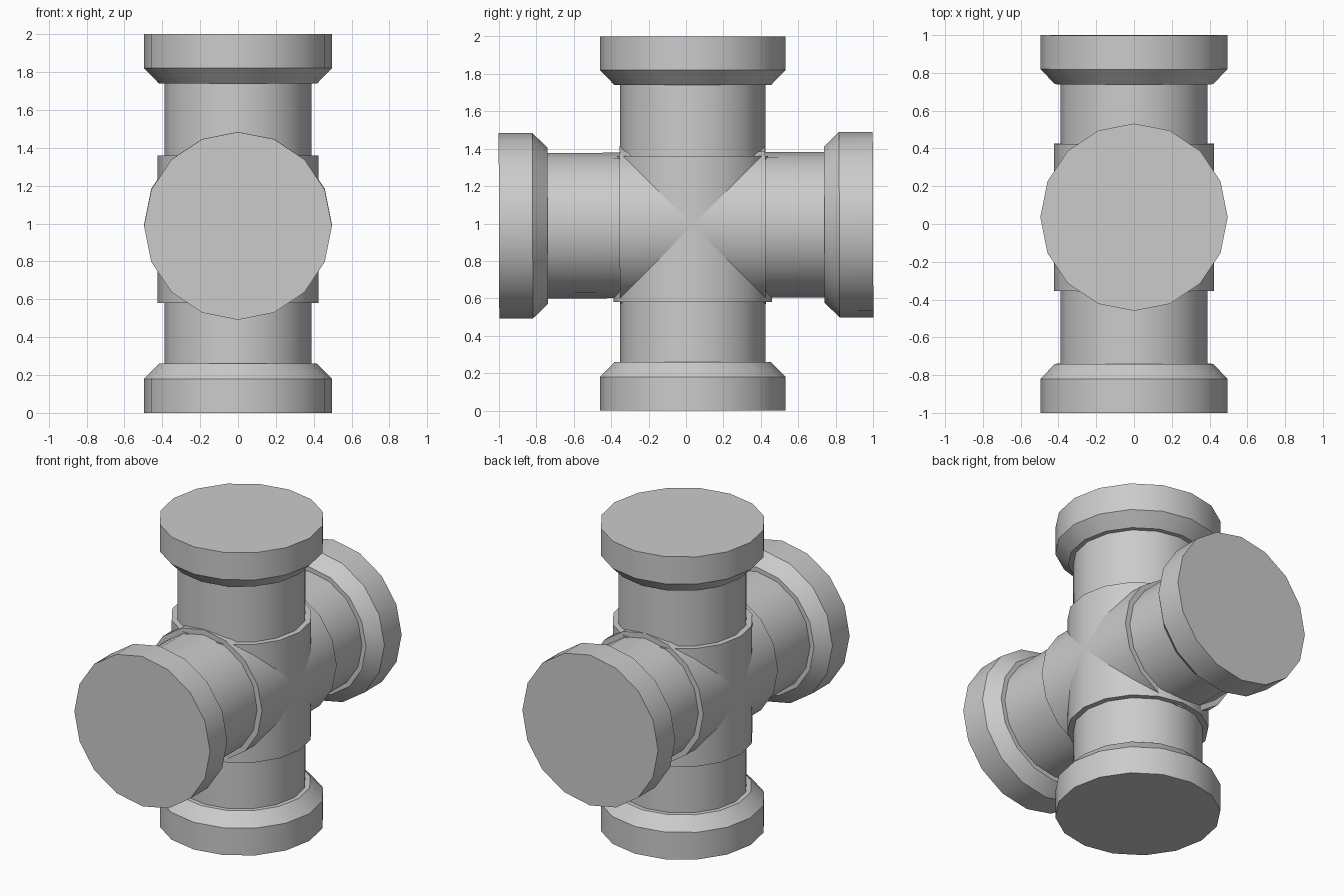
import bpy, bmesh, math
from mathutils import Matrix

if "Cube" in bpy.data.objects:
    bpy.data.objects.remove(bpy.data.objects["Cube"])

SIDES = 16


def lathe(name, profile, matrix):
    """Closed 16-sided turned part: profile is (radius, height) pairs along local z."""
    bm = bmesh.new()
    rings = []
    for r, h in profile:
        rings.append([bm.verts.new((r * math.cos(2 * math.pi * i / SIDES),
                                    r * math.sin(2 * math.pi * i / SIDES), h))
                      for i in range(SIDES)])
    for a, b in zip(rings, rings[1:]):
        for i in range(SIDES):
            j = (i + 1) % SIDES
            bm.faces.new((a[i], a[j], b[j], b[i]))
    bm.faces.new(rings[0][::-1])
    bm.faces.new(rings[-1])
    bm.transform(matrix)
    bmesh.ops.recalc_face_normals(bm, faces=bm.faces)
    mesh = bpy.data.meshes.new(name)
    bm.to_mesh(mesh)
    bm.free()
    obj = bpy.data.objects.new(name, mesh)
    bpy.context.collection.objects.link(obj)
    bpy.ops.object.select_all(action='DESELECT')
    obj.select_set(True)
    bpy.context.view_layer.objects.active = obj
    bpy.ops.object.shade_smooth_by_angle(angle=math.radians(30))
    return obj


def pipe_profile(collar_start, collar_end):
    """Flanged pipe of length 2 with a thicker collar around the crossing."""
    flange = [(0.496, -1.0), (0.496, -0.82), (0.418, -0.74), (0.389, -0.74)]
    collar = [(0.389, collar_start), (0.424, collar_start),
              (0.424, collar_end), (0.389, collar_end)]
    return flange + collar + [(r, -h) for r, h in reversed(flange)]


# Upright pipe, set slightly behind centre
lathe("upright_pipe", pipe_profile(-0.42, 0.36), Matrix.Translation((0, 0.036, 1)))

# Cross pipe running front to back, rising very slightly to the rear
tilt = math.radians(-90 + 0.2)
lathe("cross_pipe", pipe_profile(-0.355, 0.425),
      Matrix.Translation((0, 0, 0.991)) @ Matrix.Rotation(tilt, 4, 'X'))
